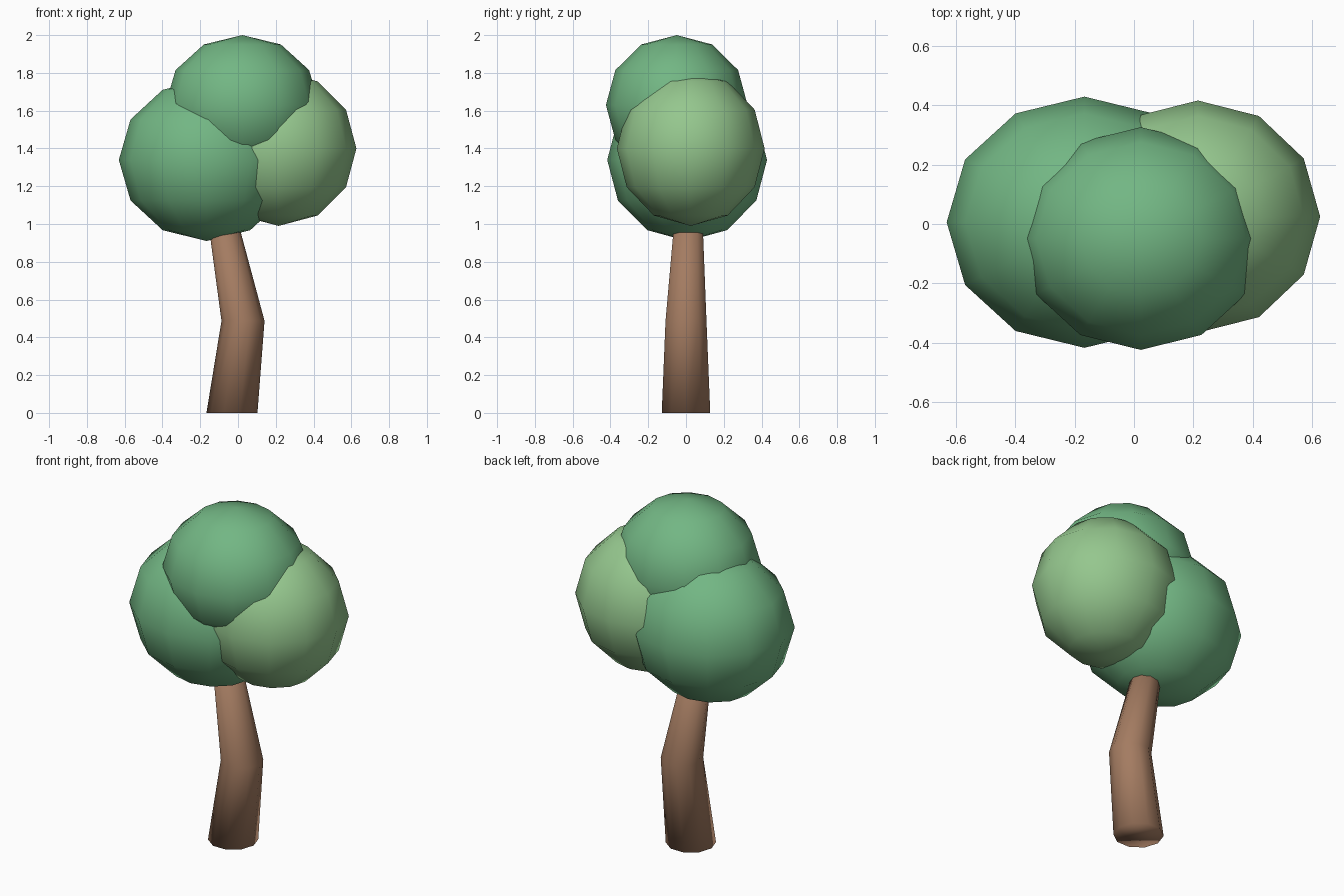
import bpy, bmesh
from math import cos, sin, pi

if "Cube" in bpy.data.objects:
    bpy.data.objects.remove(bpy.data.objects["Cube"])


def material(name, rgb):
    m = bpy.data.materials.new(name)
    m.diffuse_color = (*rgb, 1)
    m.use_nodes = True
    m.node_tree.nodes["Principled BSDF"].inputs["Base Color"].default_value = m.diffuse_color
    return m


leaf = material("leaf", (0.17, 0.47, 0.23))
light_leaf = material("light_leaf", (0.30, 0.57, 0.27))
bark = material("bark", (0.37, 0.20, 0.12))


def finish(name, bm, mat):
    bmesh.ops.recalc_face_normals(bm, faces=bm.faces)
    for f in bm.faces:
        f.smooth = True
    mesh = bpy.data.meshes.new(name)
    bm.to_mesh(mesh)
    bm.free()
    mesh.materials.append(mat)
    ob = bpy.data.objects.new(name, mesh)
    bpy.context.collection.objects.link(ob)
    return ob


# Foliage: three squashed 12-sided balls
def foliage(name, centre, radii, mat):
    bm = bmesh.new()
    bmesh.ops.create_uvsphere(bm, u_segments=12, v_segments=6, radius=1)
    ob = finish(name, bm, mat)
    for v in ob.data.vertices:
        v.co = [c + r * p for c, r, p in zip(centre, radii, v.co)]


foliage("foliage_left", (-0.167, 0.006, 1.339), (0.464, 0.423, 0.429), leaf)
foliage("foliage_right", (0.215, 0.025, 1.40), (0.412, 0.391, 0.41), light_leaf)
foliage("foliage_top", (0.023, -0.049, 1.63), (0.408, 0.375, 0.37), leaf)

# Trunk: bent, tapering 10-sided column (x, y, z, radius per ring)
SIDES = 10
RINGS = [(-0.032, 0, 0, 0.135), (0.0265, 0, 0.487, 0.114), (-0.097, 0.015, 1.10, 0.073)]
bm = bmesh.new()
loops = [[bm.verts.new((x + r * cos(2 * pi * i / SIDES), y + r * sin(2 * pi * i / SIDES), z))
          for i in range(SIDES)] for x, y, z, r in RINGS]
for low, high in zip(loops, loops[1:]):
    for i in range(SIDES):
        j = (i + 1) % SIDES
        bm.faces.new((low[i], low[j], high[j], high[i]))
bm.faces.new(loops[0])
bm.faces.new(loops[-1])
finish("trunk", bm, bark)
